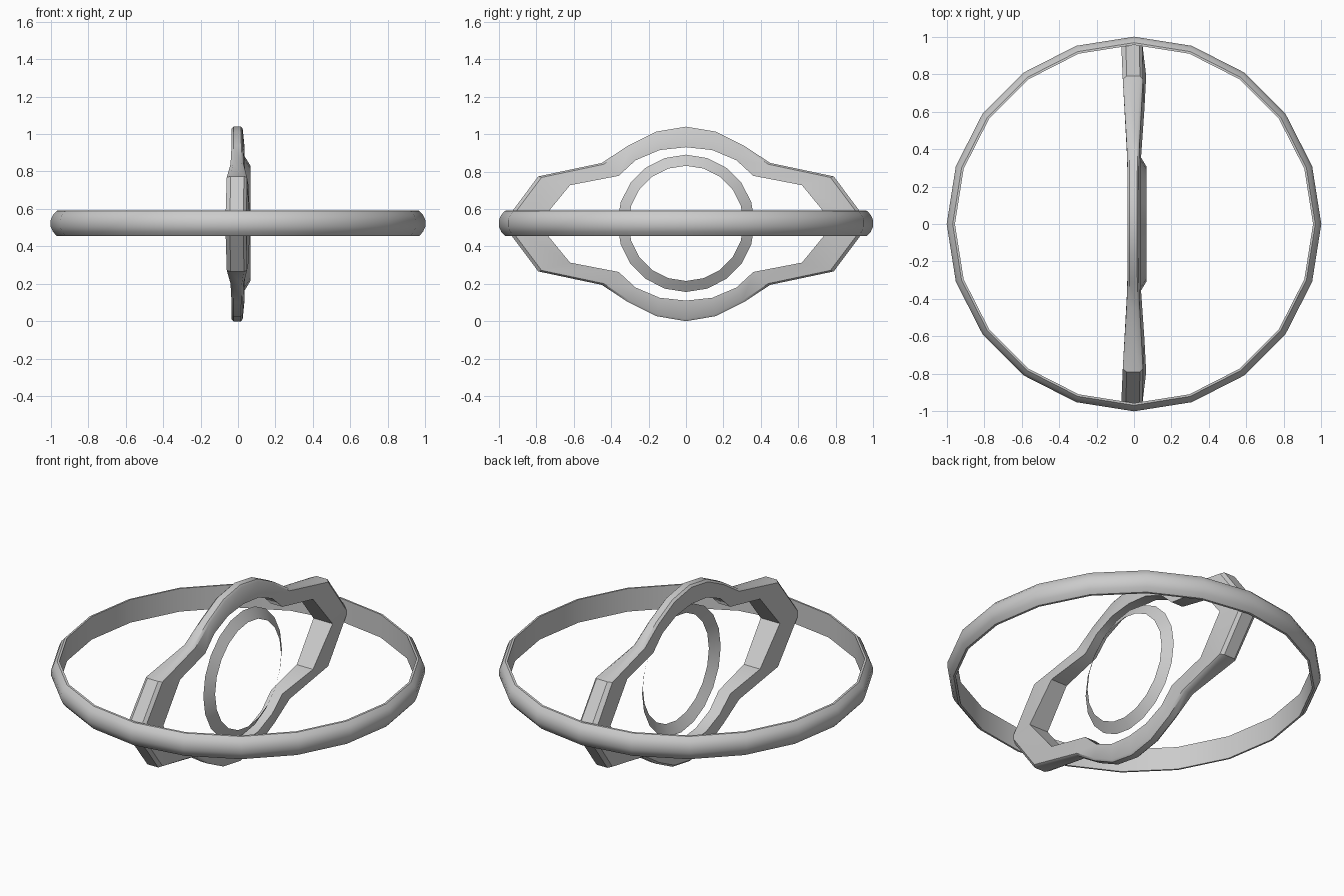
import bpy, bmesh
from math import cos, sin, tau, radians

if "Cube" in bpy.data.objects:
    bpy.data.objects.remove(bpy.data.objects["Cube"])

CZ = 0.52   # height of the shared centre


def loft(name, loops, closed):
    """Skin equal-length point loops; closed joins the last loop to the first."""
    bm = bmesh.new()
    rows = [[bm.verts.new(p) for p in loop] for loop in loops]
    n = len(rows[0])
    pairs = list(zip(rows, rows[1:]))
    if closed:
        pairs.append((rows[-1], rows[0]))
    for a, b in pairs:
        for i in range(n):
            j = (i + 1) % n
            bm.faces.new((a[i], a[j], b[j], b[i]))
    bmesh.ops.recalc_face_normals(bm, faces=bm.faces)
    me = bpy.data.meshes.new(name)
    bm.to_mesh(me)
    bm.free()
    ob = bpy.data.objects.new(name, me)
    bpy.context.collection.objects.link(ob)
    bpy.ops.object.select_all(action='DESELECT')
    ob.select_set(True)
    bpy.context.view_layer.objects.active = ob
    bpy.ops.object.shade_smooth_by_angle(angle=radians(35))
    return ob


def circle(n, r):
    return [(r * cos(tau * i / n), r * sin(tau * i / n)) for i in range(n)]


# Outer horizontal ring: rounded outside, flat inside wall
ring_profile = [(0.956, -0.068), (0.968, -0.067), (0.988, -0.045), (1.0, -0.018),
                (1.0, 0.018), (0.988, 0.045), (0.968, 0.067), (0.956, 0.068)]
loft("outer_ring",
     [[(x, y, CZ + 0.003 + h) for x, y in circle(20, r)] for r, h in ring_profile], True)

# Small conical ring in the middle, a thin sheet
loft("inner_ring",
     [[(x, y, CZ + 0.003 + z) for y, z in circle(20, r) for x in (d,)]
      for r, d in ((0.367, 0.03), (0.308, 0.066))], False)


# Upright frame: quarter outlines as (y, z, left depth, right depth)
outer = [(0, 0.52, 0.035, 0.025), (0.16, 0.493, 0.035, 0.025), (0.31, 0.418, 0.035, 0.027),
         (0.45, 0.326, 0.04, 0.03), (0.79, 0.254, 0.06, 0.048), (0.98, 0, 0.068, 0.045)]
inner = [(0, 0.41, 0.035, 0.035), (0.14, 0.395, 0.035, 0.035), (0.27, 0.34, 0.035, 0.035),
         (0.36, 0.257, 0.037, 0.038), (0.62, 0.207, 0.05, 0.056), (0.79, 0, 0.06, 0.065)]


def full(q):
    """Mirror a quarter outline into a closed loop."""
    half = q + [(y, -z, l, r) for y, z, l, r in q[-2::-1]]
    return half + [(-y, z, l, r) for y, z, l, r in half[-2:0:-1]]


def loop(q, side, scale=1.0, depth=1.0):
    return [((r if side > 0 else -l) * depth, y * scale, CZ + z * scale)
            for y, z, l, r in full(q)]


loft("upright_frame", [loop(inner, 1), loop(outer, 1, 0.978), loop(outer, 1, 1, 0.65),
                       loop(outer, -1, 1, 0.65), loop(outer, -1, 0.978), loop(inner, -1)], True)
